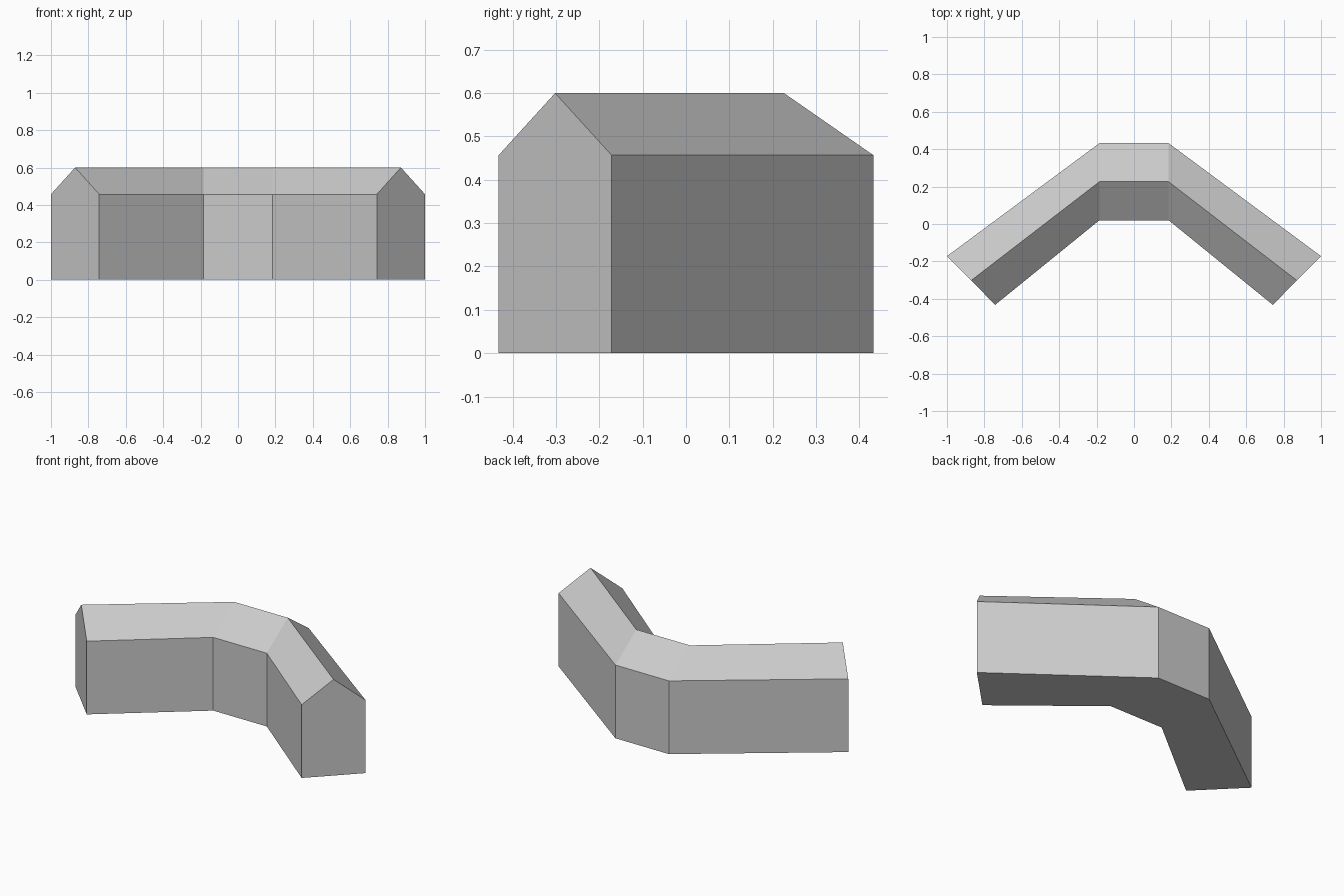
import bpy, bmesh

if "Cube" in bpy.data.objects:
    bpy.data.objects.remove(bpy.data.objects["Cube"])

EAVE, RIDGE = 0.457, 0.6
# plan of the right half: (outer wall, inner wall) at the bend and at the end
half = [((0.185, 0.432), (0.185, 0.02)), ((1.0, -0.172), (0.742, -0.432))]
mirrored = [tuple((-x, y) for x, y in s) for s in reversed(half)]
stations = mirrored + half


def gable_ring(bm, outer, inner):
    # pitched-roof cross-section between the outer and inner wall
    mid = [(a + b) / 2 for a, b in zip(outer, inner)]
    pts = [(*inner, 0), (*inner, EAVE), (*mid, RIDGE), (*outer, EAVE), (*outer, 0)]
    return [bm.verts.new(p) for p in pts]


# bent building: sweep the gable section along the stations and cap the ends
bm = bmesh.new()
rings = [gable_ring(bm, o, i) for o, i in stations]
for a, b in zip(rings, rings[1:]):
    for k in range(5):
        n = (k + 1) % 5
        bm.faces.new((a[k], a[n], b[n], b[k]))
bm.faces.new(rings[0])
bm.faces.new(rings[-1])
bmesh.ops.recalc_face_normals(bm, faces=bm.faces)

mesh = bpy.data.meshes.new("bent_building")
bm.to_mesh(mesh)
bm.free()
bpy.context.collection.objects.link(bpy.data.objects.new("bent_building", mesh))
